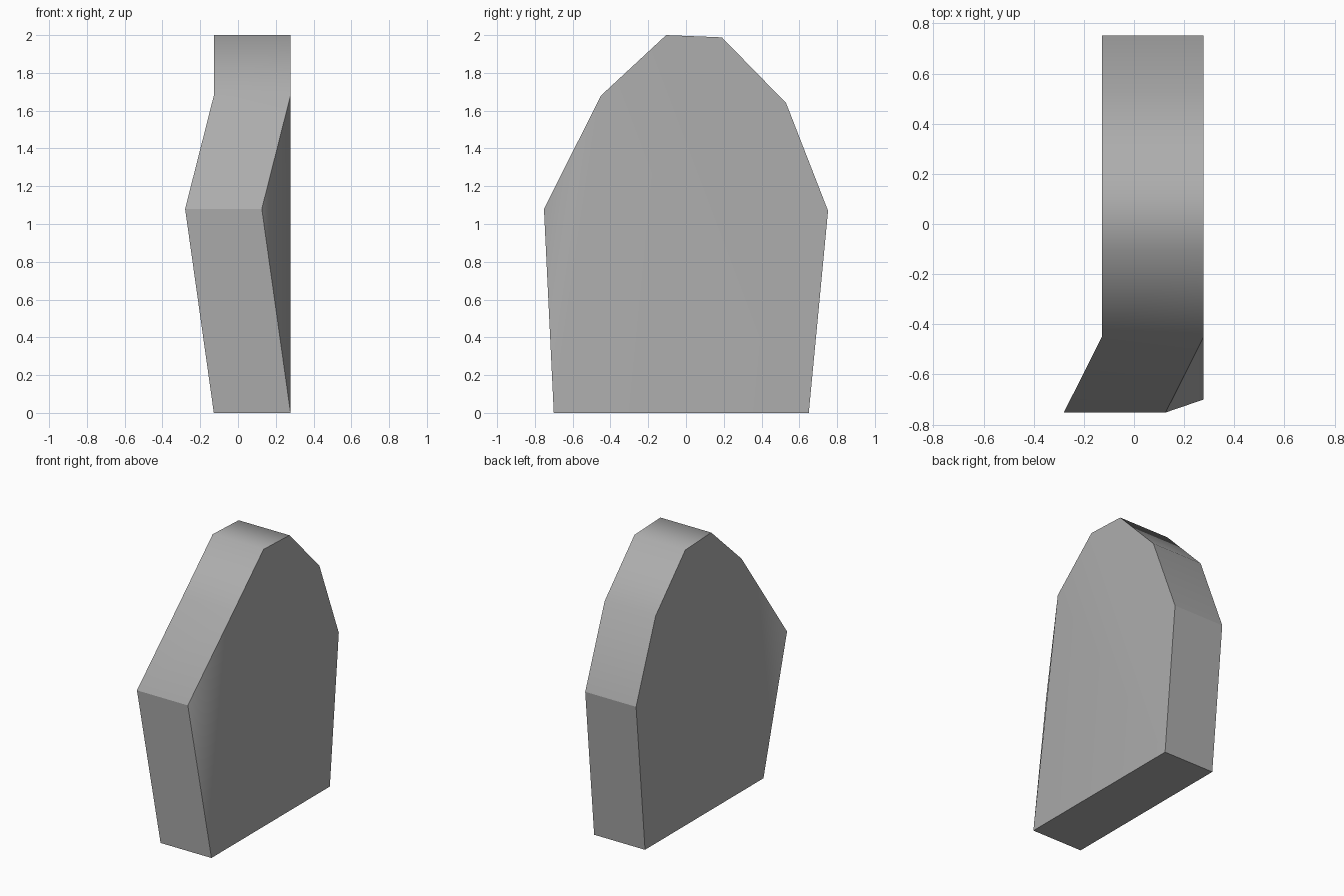
import bpy
import bmesh

# Remove the default cube
cube = bpy.data.objects.get("Cube")
if cube:
    bpy.data.objects.remove(cube, do_unlink=True)

# Single mid grey material
grey = bpy.data.materials.new("mid_grey")
grey.use_nodes = True
colour = (0.42, 0.42, 0.42, 1.0)
grey.diffuse_color = colour
grey.node_tree.nodes["Principled BSDF"].inputs["Base Color"].default_value = colour

# Slab outline as (y, z), from the bottom front over the top to the bottom back
outline = [(-0.70, 0.0), (-0.752, 1.08), (-0.45, 1.68), (-0.105, 2.0),
           (0.19, 1.988), (0.53, 1.64), (0.752, 1.07), (0.65, 0.0)]
right_x, left_x = -0.128, 0.278
bent, back_shoulder = 1, 6   # the front shoulder is bent sideways
bend = -0.152
count = len(outline)

bm = bmesh.new()


def outline_verts(x):
    return [bm.verts.new((x + (bend if i == bent else 0), y, z))
            for i, (y, z) in enumerate(outline)]


right = outline_verts(right_x)
left = outline_verts(left_x)

# Broad sides: a folded front corner and a flat remainder
for side in (right, left):
    bm.faces.new(side[:3])
    bm.faces.new([v for i, v in enumerate(side) if i != bent])

# Rim strip, closed by the base
for i in range(count):
    j = (i + 1) % count
    bm.faces.new((right[i], left[i], left[j], right[j]))

bmesh.ops.recalc_face_normals(bm, faces=bm.faces)

# Smooth shading with creases along the outlines, shoulders and base
for face in bm.faces:
    face.smooth = True
for side in (right, left):
    for i in range(count):
        bm.edges.get((side[i], side[(i + 1) % count])).smooth = False
for i in (0, bent, back_shoulder, count - 1):
    bm.edges.get((right[i], left[i])).smooth = False

mesh = bpy.data.meshes.new("bent_slab")
bm.to_mesh(mesh)
bm.free()
mesh.materials.append(grey)
slab = bpy.data.objects.new("bent_slab", mesh)
bpy.context.collection.objects.link(slab)
